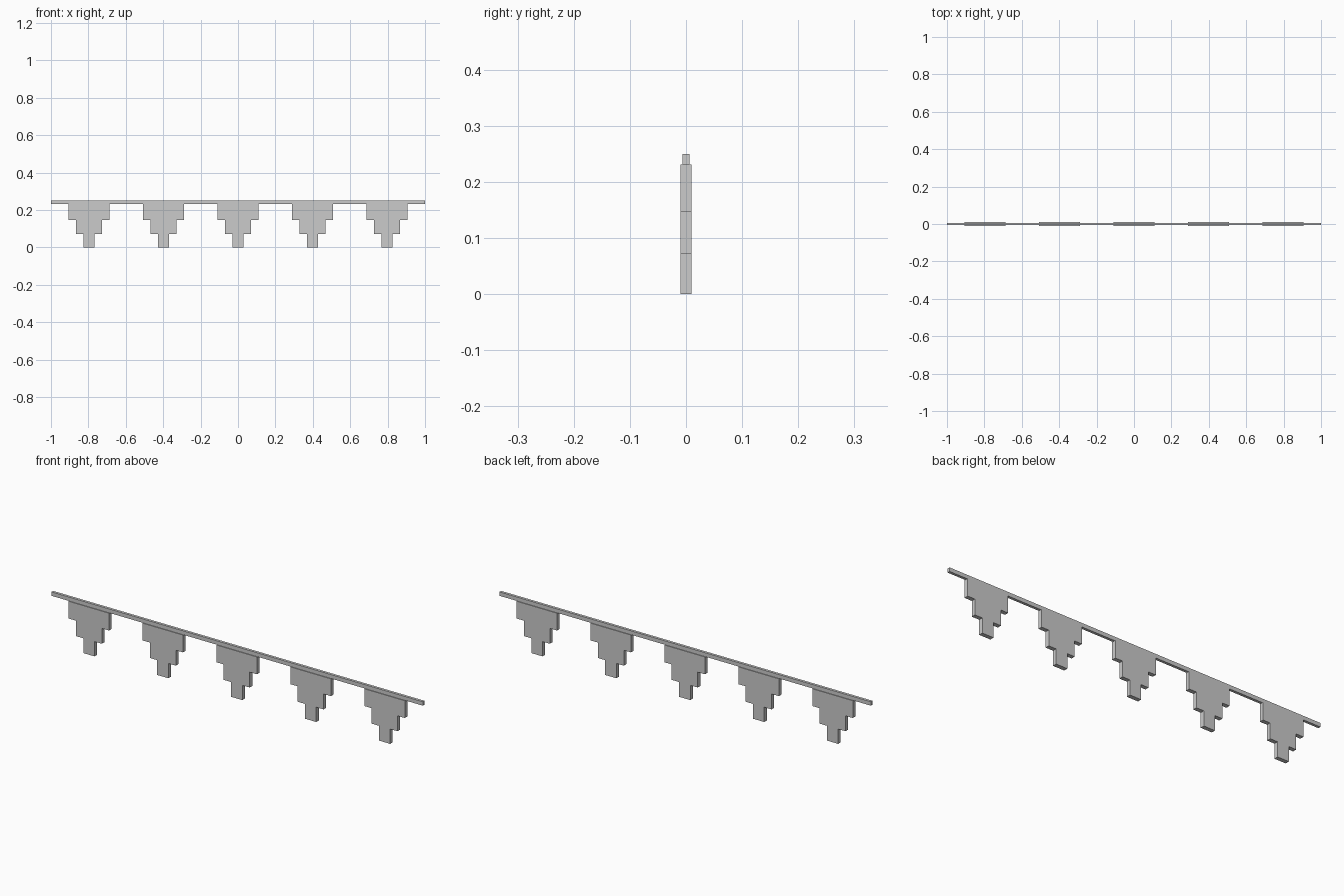
import bpy
import bmesh

if "Cube" in bpy.data.objects:
    bpy.data.objects.remove(bpy.data.objects["Cube"])


def extruded(name, outline, depth):
    """Solid from an x-z outline, centred on y = 0."""
    bm = bmesh.new()
    face = bm.faces.new([bm.verts.new((x, -depth / 2, z)) for x, z in outline])
    solid = bmesh.ops.extrude_face_region(bm, geom=[face])
    verts = [v for v in solid["geom"] if isinstance(v, bmesh.types.BMVert)]
    bmesh.ops.translate(bm, verts=verts, vec=(0, depth, 0))
    bmesh.ops.recalc_face_normals(bm, faces=bm.faces)
    mesh = bpy.data.meshes.new(name)
    bm.to_mesh(mesh)
    bm.free()
    obj = bpy.data.objects.new(name, mesh)
    bpy.context.collection.objects.link(obj)
    return obj


# Thin rail the pennants hang from
extruded("rail", [(-1, 0.231), (1, 0.231), (1, 0.25), (-1, 0.25)], 0.013)

# Stepped pennants: right half of the outline, mirrored to the left
half = [(0.03, 0), (0.03, 0.072), (0.07, 0.072), (0.07, 0.147),
        (0.109, 0.147), (0.109, 0.231)]
outline = half + [(-x, z) for x, z in reversed(half)]
for i in range(5):
    pennant = extruded(f"pennant_{i + 1}", outline, 0.02)
    pennant.location.x = (i - 2) * 0.398
